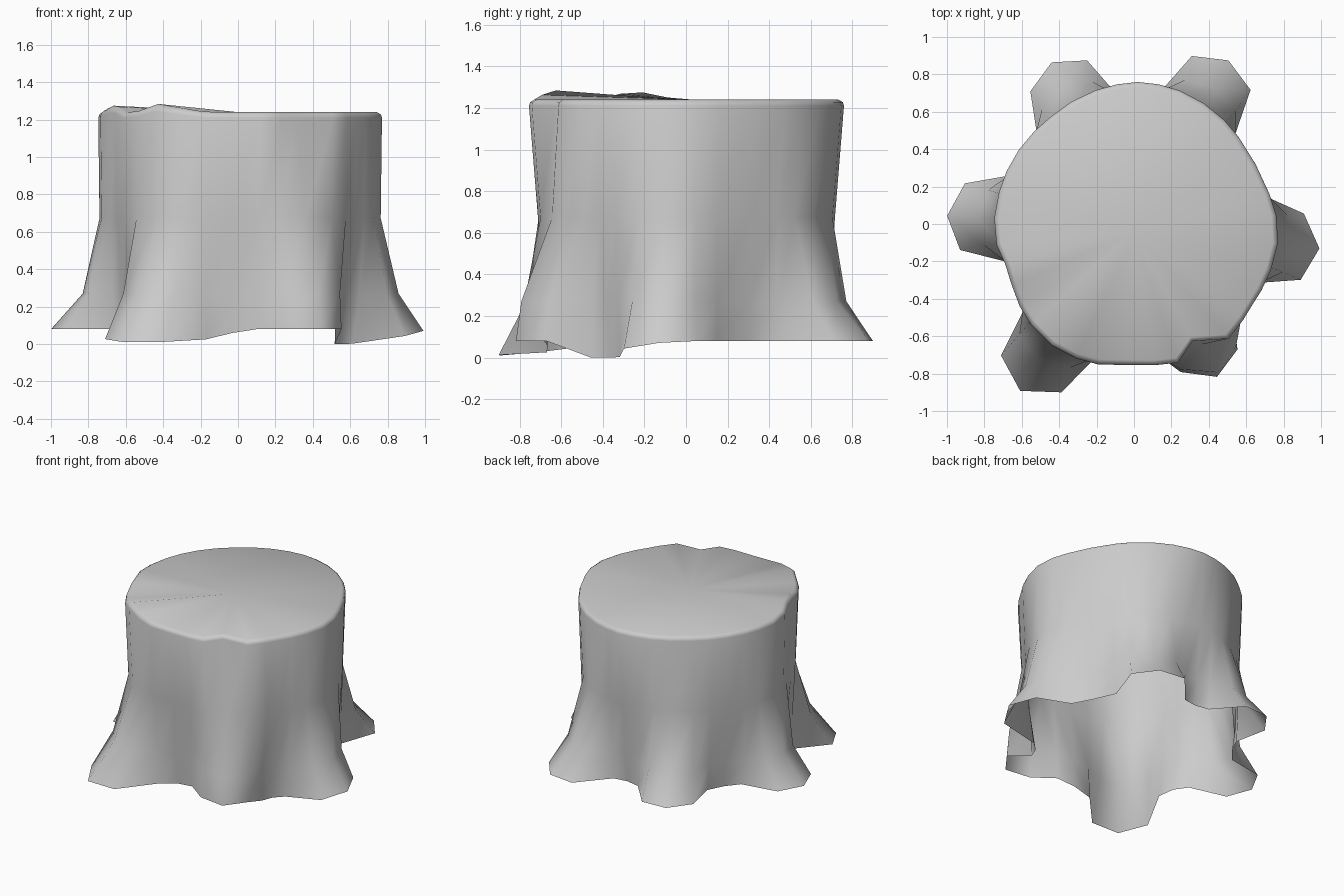
import bpy, bmesh, math
from mathutils import Vector

if "Cube" in bpy.data.objects:
    bpy.data.objects.remove(bpy.data.objects["Cube"])


def sample(knots, ang):
    """Piecewise linear lookup around the circle (degrees)."""
    k = [(knots[-1][0] - 360, knots[-1][1])] + knots + [(knots[0][0] + 360, knots[0][1])]
    ang %= 360
    for (a, u), (b, v) in zip(k, k[1:]):
        if a <= ang <= b:
            return u + (v - u) * (ang - a) / (b - a)


def polar(r, ang, z):
    t = math.radians(ang)
    return Vector((r * math.cos(t), r * math.sin(t), z))


# Roots: direction, right and left corner radius, tip radius, swell at knee height
roots = [(60, .95, 1.01, .95, .45), (117, .91, .97, .90, .45),
         (177.5, .93, 1.0, .94, .35), (235.7, 1.0, 1.08, .98, .42),
         (298.5, .83, .93, .87, .85), (352.5, .94, 1.0, .91, .42)]

# Trunk outline, ground edge height and broken rim height by direction
rim_r = [(4, .762), (20, .724), (38, .726), (56, .743), (75, .757), (88, .76),
         (107, .743), (129, .725), (151, .734), (169, .743), (185, .752),
         (200, .715), (221, .766), (239, .789), (255, .776), (270, .75),
         (288, .778), (310, .795), (324, .766), (337, .77), (352, .777)]
ground_z = [(0, .08), (212, .08), (224, .03), (228, .01), (245, .01), (259, .03),
            (273, .08), (312, .08), (318, 0), (332, 0), (343, .05), (352, .07)]
rim_z = [(0, 0), (184, 0), (198, .036), (206, .03), (219, -.012), (236, .045),
         (257, 0), (270, 0)]

# Columns around the stump: base, corner, tip, corner, base, valley
columns = []
for i, (a, c0, tip, c1, swell) in enumerate(roots):
    nxt = roots[(i + 1) % 6][0] + (360 if i == 5 else 0)
    for off, r in ((-20, .69), (-11, c0), (0, tip), (11, c1), (20, .69)):
        columns.append((a + off, r, swell, i == 4 and off == 0))
    columns.append(((a + nxt) / 2, .665, .5, False))

bm = bmesh.new()
rings = [[] for _ in range(6)]
for ang, r, swell, notch in columns:
    top = sample(rim_r, ang)
    lift = sample(rim_z, ang)
    foot = polar(r, ang, sample(ground_z, ang))
    waist = polar(top, ang, .6)
    waist.x *= .99
    waist.y *= .935
    knee = waist.lerp(foot, swell)
    knee.z = .27
    edge = polar(top, ang, 1.21 + lift * .8)
    if notch:                                   # split in the front of the rim
        edge = polar(.70, 296.5, 1.21)
    chest = waist.lerp(edge, .12)
    inner = Vector((edge.x * .965, edge.y * .965, 1.24 + lift))
    mid = Vector((edge.x * .992, edge.y * .992, edge.z + .018))
    for ring, co in zip(rings, (foot, knee, chest, edge, mid, inner)):
        ring.append(bm.verts.new(co))

# Bark wall and rounded rim
n = len(columns)
for lo, hi in zip(rings, rings[1:]):
    for i in range(n):
        j = (i + 1) % n
        bm.faces.new((lo[i], lo[j], hi[j], hi[i]))

# Cut top, fanned from the heart
heart = bm.verts.new((0, -.04, 1.24))
for i in range(n):
    bm.faces.new((rings[-1][i], rings[-1][(i + 1) % n], heart))

mesh = bpy.data.meshes.new("tree_stump")
bm.to_mesh(mesh)
bm.free()
stump = bpy.data.objects.new("tree_stump", mesh)
bpy.context.collection.objects.link(stump)

wood = bpy.data.materials.new("pale_grey_wood")
wood.diffuse_color = (.6, .6, .6, 1)
wood.use_nodes = True
wood.node_tree.nodes["Principled BSDF"].inputs["Base Color"].default_value = wood.diffuse_color
mesh.materials.append(wood)

bpy.context.view_layer.objects.active = stump
stump.select_set(True)
bpy.ops.object.shade_smooth_by_angle(angle=math.radians(60))
